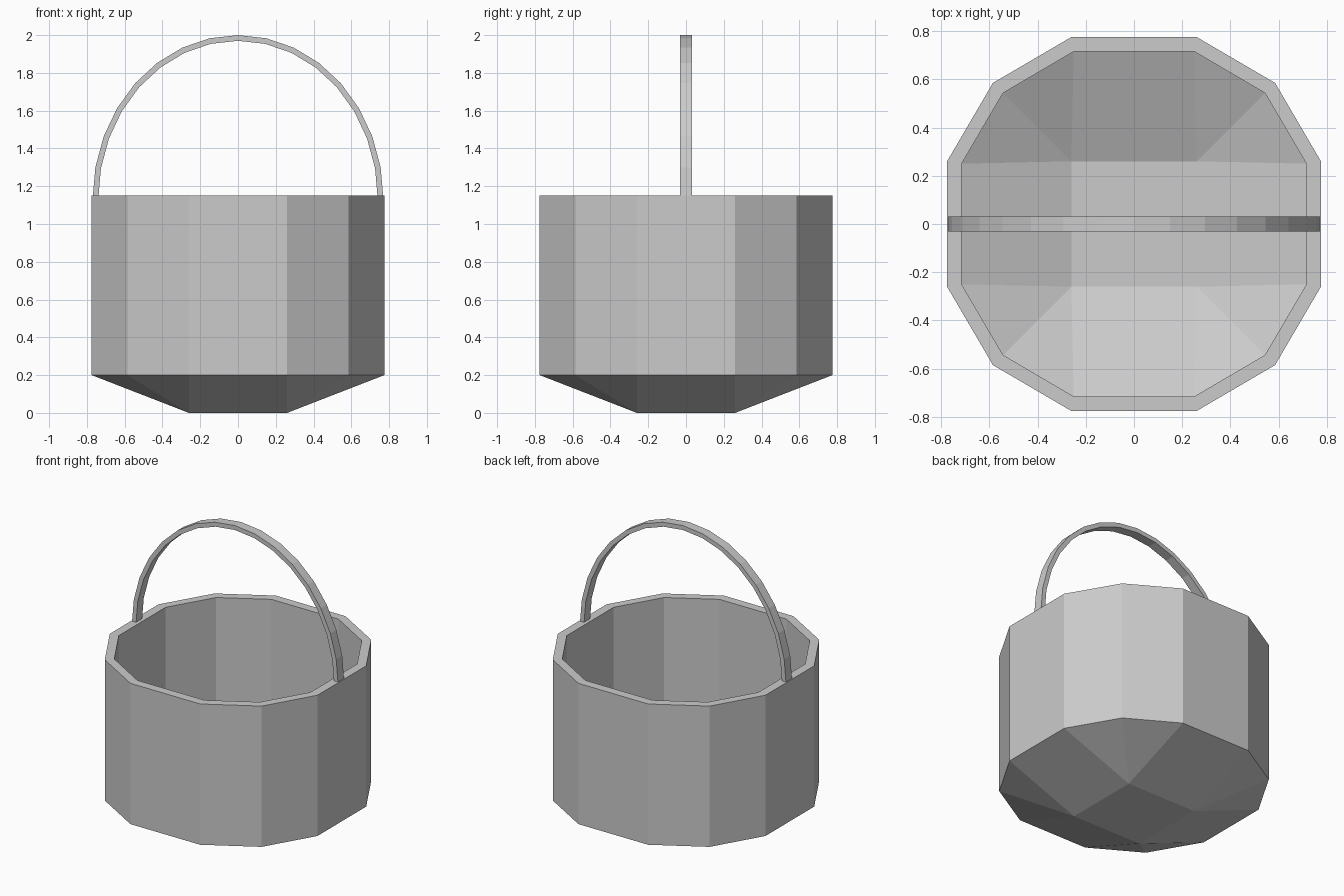
import bpy
import bmesh
from math import sin, cos, pi

if "Cube" in bpy.data.objects:
    bpy.data.objects.remove(bpy.data.objects["Cube"])


def make_object(name, bm):
    bmesh.ops.recalc_face_normals(bm, faces=bm.faces[:])
    mesh = bpy.data.meshes.new(name)
    bm.to_mesh(mesh)
    bm.free()
    obj = bpy.data.objects.new(name, mesh)
    bpy.context.collection.objects.link(obj)
    return obj


def ring(bm, side, near, diag, z):
    """Twelve-sided outline; every quarter starts on its diagonal corner."""
    verts = []
    for q in range(4):
        c, s = round(cos(q * pi / 2)), round(sin(q * pi / 2))
        for x, y in ((diag, diag), (near, side), (-near, side)):
            verts.append(bm.verts.new((x * c - y * s, x * s + y * c, z)))
    return verts


def bridge(bm, a, b):
    n = len(a)
    for i in range(n):
        j = (i + 1) % n
        bm.faces.new((a[i], a[j], b[j], b[i]))


def floor(bm, outline, half, z):
    """Square base with flat sides and creased corners rising to the outline."""
    sq = [bm.verts.new((x * half, y * half, z))
          for x, y in ((1, 1), (-1, 1), (-1, -1), (1, -1))]
    bm.faces.new(sq)
    for q in range(4):
        k = 3 * q
        prev, diag, a, b = outline[k - 1], outline[k], outline[k + 1], outline[k + 2]
        bm.faces.new((sq[q], prev, diag))
        bm.faces.new((sq[q], diag, a))
        bm.faces.new((sq[q], a, b, sq[(q + 1) % 4]))


# Bucket: outer wall, rim, inner wall and both sides of the faceted bottom
bm = bmesh.new()
outer_low = ring(bm, 0.775, 0.26, 0.585, 0.2)
outer_top = ring(bm, 0.775, 0.26, 0.585, 1.15)
inner_top = ring(bm, 0.715, 0.25, 0.543, 1.15)
inner_low = ring(bm, 0.715, 0.25, 0.543, 0.22)
bridge(bm, outer_low, outer_top)
bridge(bm, outer_top, inner_top)
bridge(bm, inner_top, inner_low)
floor(bm, outer_low, 0.26, 0.0)
floor(bm, inner_low, 0.26, 0.03)
make_object("bucket", bm)

# Handle: rectangular bar swept over half an ellipse, feet sunk into the rim
bm = bmesh.new()
sections = []
for i in range(17):
    t = pi * i / 16
    sections.append([bm.verts.new(((0.77 - d) * cos(t), y, 1.13 + (0.87 - d) * sin(t)))
                     for d, y in ((0, -0.032), (0, 0.032), (0.03, 0.032), (0.03, -0.032))])
for a, b in zip(sections, sections[1:]):
    bridge(bm, a, b)
bm.faces.new(sections[0])
bm.faces.new(sections[-1])
make_object("handle", bm)
